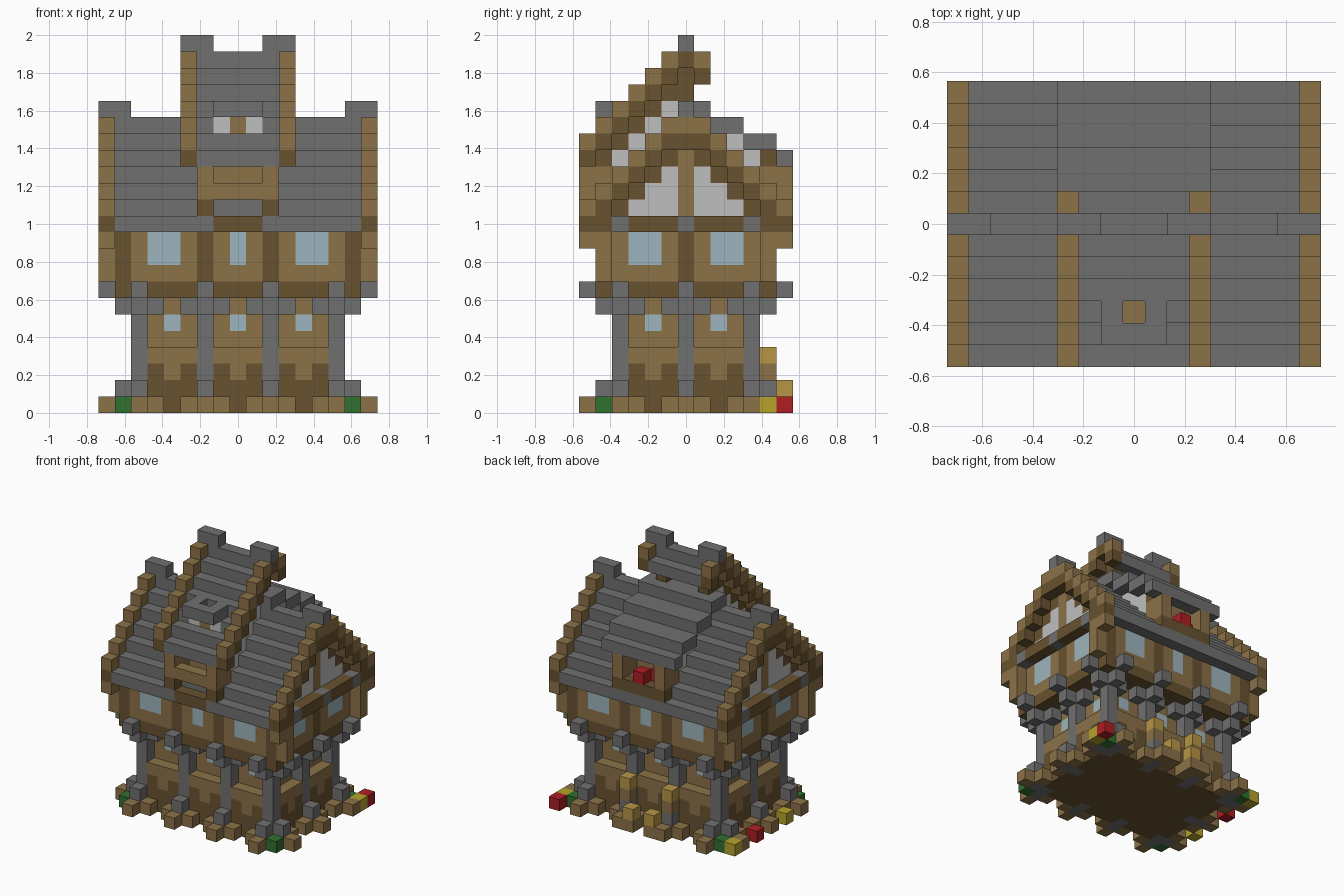
import bpy, bmesh
from mathutils import Vector

cube = bpy.data.objects.get("Cube")
if cube:
    bpy.data.objects.remove(cube, do_unlink=True)

V = 2 / 23  # edge of one block
COLOURS = {
    "wood": (0.26, 0.168, 0.064), "dark_wood": (0.14, 0.085, 0.03),
    "stone": (0.16, 0.16, 0.16), "glass": (0.34, 0.46, 0.51),
    "plaster": (0.52, 0.52, 0.52), "leaf_green": (0.03, 0.16, 0.03),
    "flower_red": (0.42, 0.013, 0.016), "flower_yellow": (0.47, 0.36, 0.025),
    "lantern_ochre": (0.47, 0.3, 0.06),
}
mats = {}
for cname, rgb in COLOURS.items():
    m = bpy.data.materials.new(cname)
    m.use_nodes = True
    m.diffuse_color = (*rgb, 1)
    m.node_tree.nodes["Principled BSDF"].inputs["Base Color"].default_value = (*rgb, 1)
    mats[cname] = m

grid = {}  # block position -> (part, colour)


def span(a):
    return range(a[0], a[1] + 1) if isinstance(a, tuple) else (a,)


def put(part, colour, x, y, z, mx=False, my=False):
    """Fill a box of blocks, optionally mirrored in x and y."""
    for i in span(x):
        for j in span(y):
            for k in span(z):
                for sx in ((1, -1) if mx else (1,)):
                    for sy in ((1, -1) if my else (1,)):
                        grid[(i * sx, j * sy, k)] = (part, colour)


def sym(part, colour, x, y, z):
    put(part, colour, x, y, z, True, True)


# Ground floor: plinth with braces, recessed wall and small windows
put("ground_floor", "dark_wood", (-5, 5), (-3, 3), 0)
sym("plinth", "dark_wood", (0, 6), 4, (0, 2))
sym("plinth", "dark_wood", 6, (0, 4), (0, 2))
sym("plinth", "wood", (0, 6), 4, 3)
sym("plinth", "wood", 6, (0, 4), 3)
sym("lower_wall", "wood", (0, 5), 3, (3, 6))
sym("lower_wall", "wood", 5, (0, 3), (3, 6))
for x in (0, 4):
    sym("plinth", "wood", x, 4, 2)
    sym("lower_window", "glass", x, 3, 5)
sym("plinth", "wood", 6, 2, 2)
sym("lower_window", "glass", 5, 2, 5)

# Upper floor: jettied box with dark frame and large windows
sym("upper_floor", "dark_wood", (0, 7), (0, 5), 7)
sym("upper_wall", "wood", (0, 7), 5, (8, 10))
sym("upper_wall", "wood", 7, (0, 5), (8, 10))
for x in (2, 7):
    sym("upper_post", "dark_wood", x, 5, (8, 10))
sym("upper_post", "dark_wood", 7, 0, (8, 10))
sym("corner_post", "wood", 8, 5, (8, 10))
sym("upper_window", "glass", (4, 5), 5, (9, 10))
sym("upper_window", "glass", 0, 5, (9, 10))
sym("upper_window", "glass", 7, (2, 3), (9, 10))

# Stone posts with feet, brackets and stepped corbels
for x in (2, 6):
    sym("stone_post", "stone", x, 4, (0, 6))
    for dx in (-1, 1):
        if x + dx < 7:
            sym("bracket", "stone", x + dx, 4, 6)
        sym("ground_block", "wood", x + dx, 5, 0)
    sym("post_foot", "stone", x, 5, (0, 1))
    sym("ground_block", "wood", x, 6, 0)
    sym("corbel", "stone", x, 5, 6)
    sym("corbel", "stone", x, (5, 6), 7)
for y in (0, 4):
    sym("stone_post", "stone", 6, y, (0, 6))
    sym("bracket", "stone", 6, abs(y - 1), 6)
    for dy in (-1, 1):
        sym("ground_block", "wood", 7, y + dy, 0)
    sym("post_foot", "stone", 7, y, (0, 1))
    sym("ground_block", "wood", 8, y, 0)
    sym("corbel", "stone", 7, y, 6)
    sym("corbel", "stone", (7, 8), y, 7)
sym("shrub", "leaf_green", 7, 5, 0)

# Flowers at the corners and lanterns by the back entrance
for x, y, c in ((8, 5, "yellow"), (8, 6, "red"), (-8, 5, "yellow"),
                (-8, 2, "red"), (-8, -2, "yellow")):
    put("flower", "flower_" + c, x, y, 0)
put("lantern_arm", "wood", 2, 5, 2, mx=True)
put("lantern", "lantern_ochre", 2, 5, 3, mx=True)
put("lantern", "lantern_ochre", 1, 6, 1, mx=True)
put("ground_block", "wood", 1, 6, 0, mx=True)

# Main roof, gable walls and raised verges
for y in range(7):
    sym("main_roof", "stone", (0, 7), y, 17 - y)
    if y < 6:
        sym("roof_lining", "dark_wood", (0, 7), y, 16 - y)
    if y < 4:
        sym("gable_wall", "plaster", 7, y, (12, 15 - y))
    sym("verge", "wood", 8, y, 18 - y)
    sym("verge", "dark_wood", 8, y, 17 - y)
sym("gable_post", "wood", 7, 0, (12, 15))
sym("gable_beam", "dark_wood", 7, (0, 5), 11)
sym("gable_beam", "dark_wood", 8, (0, 5), 11)
for y in (0, 4):
    sym("gable_corbel", "stone", 8, y, 11)
sym("verge", "wood", 8, 6, 10)
put("verge", "wood", 8, 0, 17, mx=True)
put("verge", "dark_wood", 8, 0, 16, mx=True)
put("ridge_cap", "stone", (7, 8), 0, 18, mx=True)

# Front dormer: steep roof rising past the ridge, open balcony below
for y in range(-6, 2):
    a = abs(y)
    put("front_dormer_roof", "stone", (-2, 2), y, 21 - a)
    put("front_dormer_verge", "wood", 3, y, 22 - a, mx=True)
    put("front_dormer_verge", "dark_wood", 3, y, 21 - a, mx=True)
    if -6 < y < 1:
        put("front_dormer_wall", "dark_wood", 2, y, 20 - a, mx=True)
    if -5 < y < 0:
        put("front_dormer_wall", "plaster", 2, y, (18 - a, 19 - a), mx=True)
put("front_dormer_wall", "dark_wood", 2, 0, 19, mx=True)
put("front_dormer_cap", "stone", (2, 3), 0, 22, mx=True)
put("balcony_post", "dark_wood", 2, -6, 12, mx=True)
put("balcony_post", "wood", 2, (-6, -5), (13, 14), mx=True)
put("balcony_rail", "wood", (-2, 2), -6, 13)
put("balcony_back", "wood", (-1, 1), -4, (13, 14))
put("balcony_sill", "dark_wood", (-1, 1), -6, 11)

# Small hooded window in the front dormer roof
put("roof_window", "plaster", 1, -4, 17, mx=True)
put("roof_window_post", "wood", 0, -4, 17)
put("window_hood", "stone", (-1, 1), (-5, -3), 18)
del grid[(0, -4, 18)]

# Back dormer: shallow slab roof over a flower balcony
for y in range(1, 7):
    top = 18 - y // 2
    put("back_dormer_roof", "stone", (-3, 3), y, top)
    if y < 6:
        colour = "plaster" if y < 5 else "dark_wood"
        put("back_dormer_wall", colour, 2, y, (18 - y, top - 1), mx=True)
put("back_dormer_roof", "stone", (-3, 3), 0, 18)
put("back_balcony_post", "wood", 2, (5, 6), (13, 14), mx=True)
put("back_balcony_rail", "dark_wood", (-2, 2), 6, 12)
put("back_balcony_wall", "wood", (-1, 1), 4, (13, 15))
put("balcony_flower", "flower_red", 0, 6, 13)
put("balcony_flower", "flower_red", -1, 5, 13)

# Turn the blocks of each part into one mesh, keeping only outer faces
AXES = [Vector(d) for d in ((1, 0, 0), (0, 1, 0), (0, 0, 1))]
parts = {}
for pos, (part, colour) in grid.items():
    parts.setdefault(part, []).append((pos, colour))
for part, blocks in parts.items():
    bm = bmesh.new()
    used = []
    for pos, colour in blocks:
        if colour not in used:
            used.append(colour)
        centre = Vector(pos) + AXES[2] / 2
        for a in range(3):
            for s in (-1, 1):
                n = AXES[a] * s
                if tuple(int(c) for c in Vector(pos) + n) in grid:
                    continue
                u = AXES[(a + 1) % 3] / 2
                w = AXES[(a + 2) % 3] / 2 * s
                ring = (-u - w, u - w, u + w, w - u)
                f = bm.faces.new([bm.verts.new((centre + n / 2 + r) * V) for r in ring])
                f.material_index = used.index(colour)
    bmesh.ops.remove_doubles(bm, verts=bm.verts, dist=V / 100)
    mesh = bpy.data.meshes.new(part)
    bm.to_mesh(mesh)
    bm.free()
    for colour in used:
        mesh.materials.append(mats[colour])
    bpy.context.collection.objects.link(bpy.data.objects.new(part, mesh))
